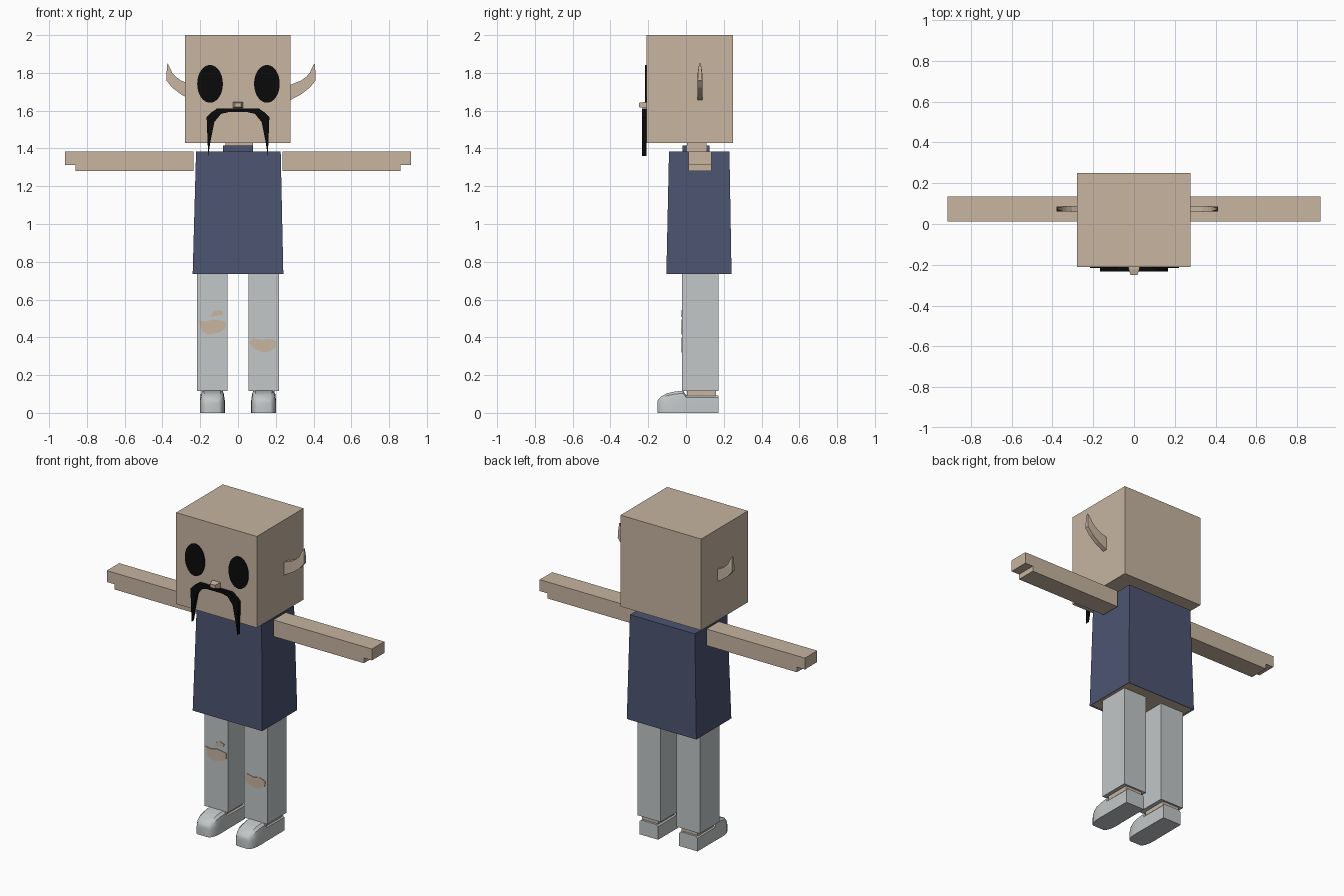
import bpy, bmesh, math

if "Cube" in bpy.data.objects:
    bpy.data.objects.remove(bpy.data.objects["Cube"], do_unlink=True)


def material(name, rgb):
    m = bpy.data.materials.new(name)
    m.use_nodes = True
    m.diffuse_color = (*rgb, 1)
    m.node_tree.nodes["Principled BSDF"].inputs["Base Color"].default_value = (*rgb, 1)
    return m


SKIN = material("skin tan", (0.57, 0.46, 0.355))
NAVY = material("shirt navy", (0.072, 0.088, 0.165))
GREY = material("trouser grey", (0.54, 0.57, 0.575))
BLACK = material("black", (0.003, 0.003, 0.003))


def loft(name, rings, mat, caps=(True, True)):
    """Join equal-length rings of points into one skin with end caps."""
    bm = bmesh.new()
    loops = [[bm.verts.new(p) for p in ring] for ring in rings]
    n = len(loops[0])
    for a, b in zip(loops, loops[1:]):
        for i in range(n):
            j = (i + 1) % n
            bm.faces.new((a[i], a[j], b[j], b[i]))
    for cap, ring in zip(caps, (loops[0], loops[-1])):
        if cap:
            bm.faces.new(ring)
    bmesh.ops.recalc_face_normals(bm, faces=bm.faces)
    mesh = bpy.data.meshes.new(name)
    bm.to_mesh(mesh)
    bm.free()
    mesh.materials.append(mat)
    obj = bpy.data.objects.new(name, mesh)
    bpy.context.collection.objects.link(obj)
    return obj


def rect(x0, x1, y0, y1, z):
    return [(x0, y0, z), (x1, y0, z), (x1, y1, z), (x0, y1, z)]


def box(name, xs, ys, zs, mat):
    return loft(name, [rect(*xs, *ys, z) for z in zs], mat)


def prism(name, outline, y0, y1, mat):
    """Extrude an (x, z) outline along y."""
    return loft(name, [[(x, y, z) for x, z in outline] for y in (y0, y1)], mat)


# Head and neck
box("head", (-0.28, 0.277), (-0.21, 0.25), (1.43, 2.0), SKIN)
box("neck", (-0.065, 0.08), (0.005, 0.108), (1.37, 1.44), SKIN)

# Shirt: open-bottomed shell over a torso, with a collar
loft("shirt", [rect(-0.24, 0.24, -0.104, 0.241, 0.735),
               rect(-0.222, 0.226, -0.09, 0.23, 1.385)], NAVY, (False, True))
loft("torso", [rect(-0.234, 0.234, -0.098, 0.235, 0.74),
               rect(-0.21, 0.214, -0.08, 0.22, 1.37)], SKIN)
box("collar", (-0.08, 0.08), (-0.018, 0.124), (1.38, 1.415), NAVY)

# Eyes
for side, cx in (("right", -0.148), ("left", 0.153)):
    angles = [math.tau * i / 32 for i in range(32)]
    prism(side + "_eye", [(cx + 0.068 * math.cos(a), 1.742 + 0.1 * math.sin(a))
                          for a in angles], -0.216, -0.209, BLACK)

# Nose, narrowing toward the front
loft("nose", [[(sx * w, y, 1.63 + sz * h) for sx, sz in ((-1, -1), (1, -1), (1, 1), (-1, 1))]
              for w, h, y in ((0.027, 0.016, -0.2), (0.026, 0.016, -0.222), (0.017, 0.011, -0.25))], SKIN)

# Drooping moustache, drawn as a half outline and mirrored
outer = [(0.158, 1.36), (0.166, 1.565), (0.145, 1.588), (0.11, 1.612)]
inner = [(0.052, 1.592), (0.09, 1.583), (0.125, 1.54), (0.147, 1.43)]
half = outer + inner
outline = outer + [(-x, z) for x, z in reversed(outer)]
outline += [(-x, z) for x, z in reversed(inner)] + inner
prism("moustache", outline, -0.232, -0.208, BLACK)

# Curved pointed ears: (lower x, lower z, upper x, upper z, half thickness)
EAR = [(0.25, 1.645, 0.25, 1.73, 0.014), (0.28, 1.658, 0.28, 1.738, 0.014),
       (0.335, 1.687, 0.335, 1.76, 0.014), (0.38, 1.722, 0.362, 1.78, 0.013),
       (0.411, 1.76, 0.38, 1.80, 0.012), (0.409, 1.815, 0.39, 1.822, 0.009),
       (0.406, 1.85, 0.402, 1.847, 0.004)]
for name, s, shift in (("left_ear", 1, 0), ("right_ear", -1, 0.032)):
    rings = []
    for xl, zl, xu, zu, t in EAR:
        a, b = s * xl + shift, s * xu + shift
        rings.append([(a, 0.074 - t, zl), (a, 0.074 + t, zl),
                      (b, 0.074 + t, zu), (b, 0.074 - t, zu)])
    loft(name, rings, SKIN)

# Shoe sections from heel to toe: (y, half width, top half width, height)
SHOE = [(0.172, 0.064, 0.063, 0.092), (0.0, 0.065, 0.062, 0.094),
        (-0.015, 0.065, 0.056, 0.118), (-0.06, 0.066, 0.052, 0.113),
        (-0.1, 0.064, 0.05, 0.104), (-0.13, 0.057, 0.044, 0.088),
        (-0.147, 0.046, 0.038, 0.07), (-0.152, 0.036, 0.034, 0.06)]

# Arms, legs, ankles and shoes
for name, s in (("left", 1), ("right", -1)):
    arm = [(0.235, 1.28), (0.86, 1.28), (0.86, 1.312), (0.915, 1.312), (0.915, 1.383), (0.235, 1.383)]
    prism(name + "_arm", [(s * x, z) for x, z in arm], 0.013, 0.135, SKIN)
    box(name + "_leg", (s * 0.055, s * 0.216), (-0.02, 0.172), (0.115, 0.745), GREY)
    box(name + "_ankle", (s * 0.08, s * 0.193), (0.004, 0.16), (0.08, 0.12), SKIN)
    c = s * 0.136
    shoe = loft(name + "_shoe", [
        [(c - w, y, 0), (c + w, y, 0), (c + w, y, h * 0.6), (c + (w + t) / 2, y, h * 0.88),
         (c + t * 0.85, y, h), (c - t * 0.85, y, h), (c - (w + t) / 2, y, h * 0.88), (c - w, y, h * 0.6)]
        for y, w, t, h in SHOE], GREY)
    bpy.ops.object.select_all(action="DESELECT")
    shoe.select_set(True)
    bpy.context.view_layer.objects.active = shoe
    bpy.ops.object.shade_smooth_by_angle(angle=math.radians(32))

# Torn knee patches
PATCHES = {
    "right_knee_tear": [(-0.207, 0.49), (-0.17, 0.484), (-0.13, 0.495), (-0.065, 0.484), (-0.065, 0.448),
                        (-0.1, 0.425), (-0.16, 0.415), (-0.192, 0.435)],
    "right_thigh_tear": [(-0.147, 0.507), (-0.132, 0.535), (-0.105, 0.545), (-0.08, 0.537), (-0.083, 0.52)],
    "left_knee_tear": [(0.06, 0.368), (0.075, 0.396), (0.125, 0.386), (0.165, 0.394), (0.205, 0.38),
                       (0.2, 0.347), (0.165, 0.325), (0.13, 0.321), (0.088, 0.338)],
}
for name, outline in PATCHES.items():
    prism(name, outline, -0.024, -0.018, SKIN)
